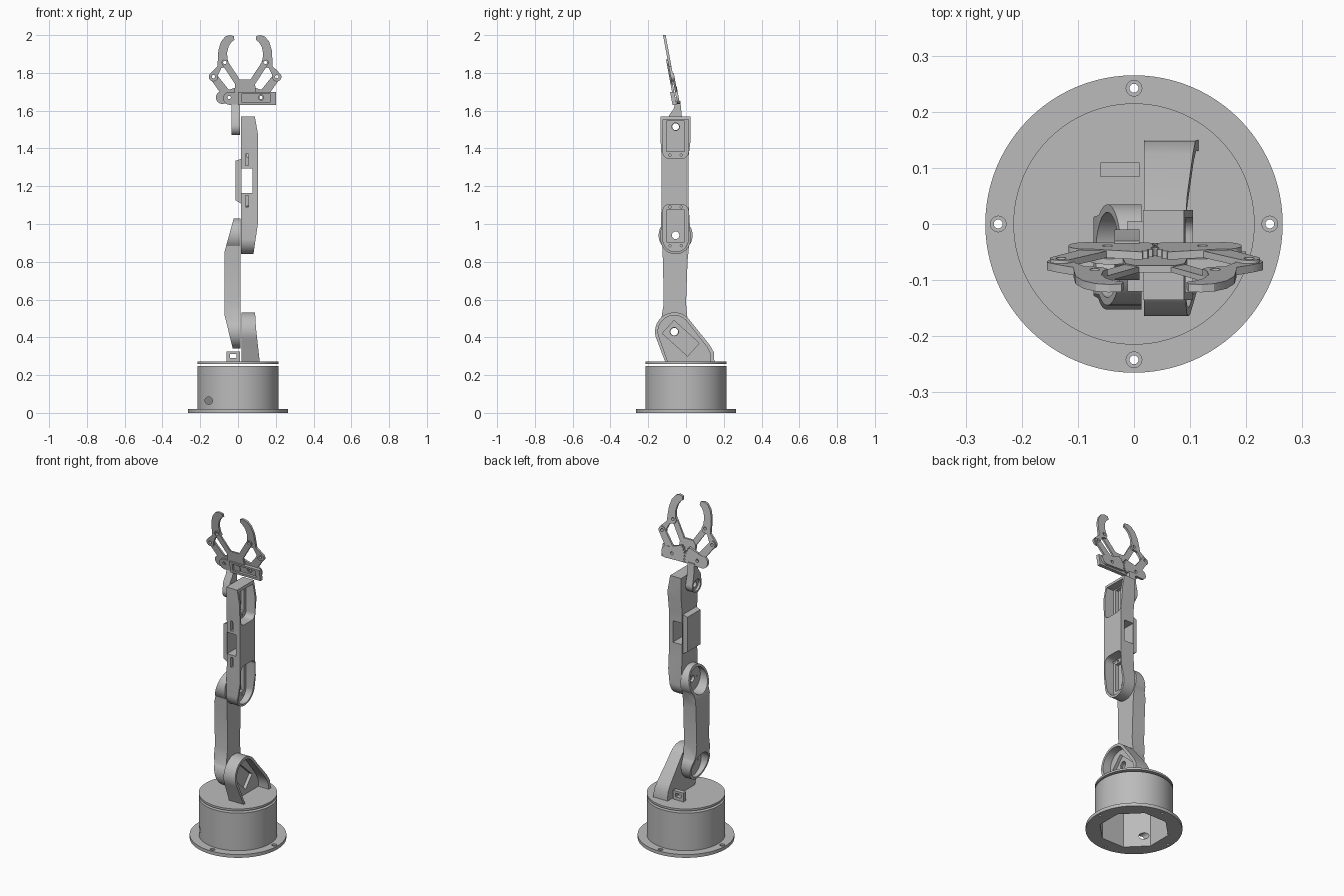
import bpy, bmesh
from math import sin, cos, radians, atan2, acos, hypot, degrees
from mathutils import Matrix

old = bpy.data.objects.get("Cube")
if old:
    bpy.data.objects.remove(old, do_unlink=True)

grey = bpy.data.materials.new("plastic grey")
grey.use_nodes = True
grey.diffuse_color = (0.5, 0.5, 0.5, 1)
grey.node_tree.nodes["Principled BSDF"].inputs["Base Color"].default_value = (0.5, 0.5, 0.5, 1)


# ---- profile helpers ----
def arc(c, r, a0=0, a1=360, n=32):
    """Points on an arc; a full turn leaves out the repeated end point."""
    m = n if abs(a1 - a0) >= 360 else n - 1
    return [(c[0] + r * cos(radians(a0 + (a1 - a0) * i / m)),
             c[1] + r * sin(radians(a0 + (a1 - a0) * i / m))) for i in range(n)]


def rect(u0, u1, v0, v1):
    return [(u0, v0), (u1, v0), (u1, v1), (u0, v1)]


def capsule(a, b, ra, rb):
    """Two circles joined by their outer tangents."""
    dx, dy = b[0] - a[0], b[1] - a[1]
    t, k = degrees(atan2(dy, dx)), degrees(acos((ra - rb) / hypot(dx, dy)))
    return arc(b, rb, t - k, t + k, 18) + arc(a, ra, t + k, t + 360 - k, 18)


def prism(name, pts, axis, lo, hi):
    """Extrude a flat profile along one axis."""
    place = {"x": lambda p: (lo, *p), "y": lambda p: (p[0], lo, p[1]), "z": lambda p: (*p, lo)}[axis]
    step = {"x": (hi - lo, 0, 0), "y": (0, hi - lo, 0), "z": (0, 0, hi - lo)}[axis]
    bm = bmesh.new()
    face = bm.faces.new([bm.verts.new(place(p)) for p in pts])
    new = bmesh.ops.extrude_face_region(bm, geom=[face])["geom"]
    bmesh.ops.translate(bm, verts=[v for v in new if isinstance(v, bmesh.types.BMVert)], vec=step)
    bmesh.ops.recalc_face_normals(bm, faces=bm.faces)
    me = bpy.data.meshes.new(name)
    bm.to_mesh(me)
    bm.free()
    me.materials.append(grey)
    ob = bpy.data.objects.new(name, me)
    bpy.context.collection.objects.link(ob)
    return ob


def boolean(ob, others, op="DIFFERENCE"):
    """Apply booleans and remove the tools."""
    for tool in others:
        tool.hide_render = True
        mod = ob.modifiers.new("shape", "BOOLEAN")
        mod.operation, mod.object, mod.solver = op, tool, "EXACT"
        dg = bpy.context.evaluated_depsgraph_get()
        me = bpy.data.meshes.new_from_object(ob.evaluated_get(dg))
        ob.modifiers.clear()
        ob.data = me
        bpy.data.objects.remove(tool, do_unlink=True)
    return ob


def hole(c, r, axis, lo, hi):
    return prism("cutter", arc(c, r, n=20), axis, lo, hi)


# ---- base: flange, hollow drum and turntable ----
base = prism("base_drum", arc((0, 0), 0.215, n=96), "z", 0.01, 0.247)
boolean(base, [prism("flange", arc((0, 0), 0.265, n=96), "z", 0, 0.02)], "UNION")
cuts = [prism("cutter", arc((0, 0), 0.195, 22.5, 382.5, 8), "z", -0.05, 0.235),
        prism("cutter", rect(-0.04, 0.04, -0.08, 0.06), "z", 0.2, 0.3),
        hole((-0.155, 0.065), 0.02, "y", -0.3, 0)]
for i in range(4):
    c = (0.242 * cos(radians(90 * i)), 0.242 * sin(radians(90 * i)))
    cuts += [hole(c, 0.014, "z", 0.01, 0.05), hole(c, 0.008, "z", -0.05, 0.05)]
boolean(base, cuts)
prism("turntable", arc((0, 0), 0.215, n=96), "z", 0.26, 0.272)
tab = prism("cable_tab", rect(-0.06, 0.01, 0.272, 0.325), "y", 0.084, 0.11)
boolean(tab, [prism("cutter", rect(-0.042, -0.008, 0.29, 0.312), "y", 0, 0.2)])

# ---- shoulder bracket with servo pocket ----
SHOULDER, ELBOW, WRIST = (-0.062, 0.43), (-0.055, 0.94), (-0.055, 1.515)
bracket = prism("shoulder_bracket", arc(SHOULDER, 0.102, 42, 205, 28)
                + [(-0.11, 0.27), (0.15, 0.27), (0.148, 0.32), (0.125, 0.36)], "x", 0, 0.2)
boolean(bracket, [prism("taper", [(0.018, 0.27), (0.115, 0.27), (0.095, 0.45), (0.09, 0.54), (0.018, 0.54)],
                        "y", -0.3, 0.3)], "INTERSECT")
tilt = Matrix.Rotation(radians(-42), 4, "X")
servo_hole = prism("cutter", rect(-0.06, 0.12, -0.046, 0.046), "x", 0.026, 0.2)
servo_hole.data.transform(Matrix.Translation((0, -0.05, 0.415)) @ tilt)
boolean(bracket, [prism("cutter", arc(SHOULDER, 0.086, 42, 205, 28)
                        + [(-0.088, 0.25), (0.13, 0.25), (0.13, 0.31), (0.11, 0.35)], "x", 0.045, 0.2),
                  servo_hole, hole(SHOULDER, 0.022, "x", 0, 0.2)])

# ---- lower arm with round horn pockets ----
lower = prism("lower_arm", arc(ELBOW, 0.09, -38, 218, 36) + [(-0.122, 0.8), (-0.118, 0.58)]
              + arc(SHOULDER, 0.09, 142, 398, 36) + [(0, 0.58), (0.008, 0.8)], "x", -0.2, 0.2)
boolean(lower, [prism("taper", [(0.013, 0.33), (0.013, 1.04), (-0.02, 1.04), (-0.072, 0.85),
                                (-0.072, 0.52), (-0.025, 0.33)], "y", -0.3, 0.3)], "INTERSECT")
cuts = []
for c in (SHOULDER, ELBOW):
    cuts += [hole(c, 0.02, "x", -0.2, 0.2), prism("cutter", arc(c, 0.076, n=48), "x", -0.2, -0.004)]
    cuts += [hole((c[0] + dy, c[1]), 0.005, "x", -0.2, 0.2) for dy in (-0.045, 0.045)]
boolean(lower, cuts)

# ---- forearm: outer shell, mid servo housing and two servo pockets ----
fore = prism("forearm", arc((-0.055, 0.92), 0.08, 180, 360, 32)
             + [(0.014, 1.1), (0.014, 1.36), (0.025, 1.45), (0.025, 1.57),
                (-0.135, 1.57), (-0.135, 1.45), (-0.13, 1.36), (-0.13, 1.1)], "x", 0, 0.2)
boolean(fore, [prism("taper", [(0.016, 0.83), (0.08, 0.83), (0.105, 1.0), (0.105, 1.48),
                               (0.088, 1.575), (0.016, 1.575)], "y", -0.3, 0.3)], "INTERSECT")
boolean(fore, [prism("housing", [(-0.012, 1.125), (0.03, 1.1), (0.03, 1.35), (-0.012, 1.335)],
                     "y", -0.12, 0.005)], "UNION")
upper_pocket = arc((-0.09, 1.38), 0.032, 180, 270, 8) + arc((-0.02, 1.38), 0.032, 270, 360, 8) \
    + [(0.012, 1.552), (-0.122, 1.552)]
lower_pocket = arc((-0.055, 0.92), 0.067, 180, 360, 28) \
    + arc((-0.02, 1.07), 0.032, 0, 90, 8) + arc((-0.09, 1.07), 0.032, 90, 180, 8)
cuts = [prism("cutter", upper_pocket, "x", 0.045, 0.3), prism("cutter", lower_pocket, "x", 0.045, 0.3),
        prism("cutter", rect(-0.103, -0.007, 1.385, 1.545), "x", 0.026, 0.3),
        prism("cutter", rect(-0.103, -0.007, 0.905, 1.075), "x", 0.026, 0.3),
        prism("cutter", rect(0.018, 0.078, 1.165, 1.295), "y", -0.3, 0.3),
        hole(ELBOW, 0.02, "x", 0, 0.2), hole(WRIST, 0.02, "x", 0, 0.2)]
for y in (-0.085, -0.025):
    cuts += [hole((y, z), 0.006, "x", 0.03, 0.2) for z in (1.365, 1.09, 0.885)]
for z in (1.09, 1.31):
    cuts.append(prism("cutter", rect(0.04, 0.056, z, z + 0.06), "y", -0.3, -0.11))
boolean(fore, cuts)

# ---- wrist link ----
wrist = prism("wrist_link", arc(WRIST, 0.045, 165, 375, 28)
              + [(-0.022, 1.57), (-0.03, 1.65), (-0.056, 1.65), (-0.065, 1.61), (-0.09, 1.575)],
              "x", -0.035, 0.01)
boolean(wrist, [hole(WRIST, 0.018, "x", -0.1, 0.1), prism("cutter", arc(WRIST, 0.034), "x", -0.1, -0.02)])

# ---- gripper: drawn upright, then leaned forward; right half mirrors the left ----
MID = 0.0375
PIVOT, KNUCKLE, INNER, JOINT = (-0.047, 1.67), (-0.13, 1.78), (0.005, 1.74), (-0.07, 1.855)
lean = Matrix.Identity(4)
lean[1][2], lean[1][3] = -0.185, 0.185 * 1.65 - 0.045


def grip(name, pts, lo, hi, holes=(), r=0.009):
    ob = prism(name, pts, "y", lo, hi)
    boolean(ob, [hole(c, r, "y", -0.2, 0.2) for c in holes])
    ob.data.transform(lean)


def flip(pts, side):
    return [(2 * MID - x, z) if side == "right" else (x, z) for x, z in pts]


plate = prism("gripper_plate", rect(0.0, 0.2, 1.63, 1.7), "y", -0.03, -0.008)
boolean(plate, [prism("web", [(-0.02, 1.69), (0.095, 1.69), (0.09, 1.745), (0.07, 1.765),
                              (0.005, 1.765), (-0.015, 1.745)], "y", -0.02, -0.008)], "UNION")
boolean(plate, [prism("cutter", rect(0.018, 0.172, 1.645, 1.688), "y", -0.2, -0.014),
                hole((0.122, 1.67), 0.014, "y", -0.2, 0.2)])
plate.data.transform(lean)
grip("gripper_back_plate", capsule((-0.045, 1.665), (0.03, 1.66), 0.034, 0.03), -0.018, -0.008, [PIVOT])

teeth = [(PIVOT[0] + (0.08 + 0.007 * (i // 2 % 2)) * cos(radians(-22 + 3 * i)),
          PIVOT[1] + (0.08 + 0.007 * (i // 2 % 2)) * sin(radians(-22 + 3 * i))) for i in range(23)]
finger = [(-0.045, 2.0), (-0.022, 1.995), (-0.019, 1.975), (-0.035, 1.963), (-0.05, 1.94), (-0.058, 1.905),
          (-0.055, 1.87), (-0.047, 1.85), (-0.058, 1.832), (-0.088, 1.826), (-0.105, 1.79)] \
    + arc(KNUCKLE, 0.025, -20, -200, 14) + [(-0.135, 1.81), (-0.108, 1.835), (-0.107, 1.87),
                                            (-0.104, 1.92), (-0.09, 1.965), (-0.068, 1.992)]
for side in ("left", "right"):
    p, k, i, j = flip([PIVOT, KNUCKLE, INNER, JOINT], side)
    gear = flip(teeth + arc((-0.083, 1.67), 0.034, 75, 285, 20), side)
    grip(side + "_gear", gear, -0.004, 0.01, [p])
    grip(side + "_drive_link", capsule(p, k, 0.024, 0.02), -0.004, 0.008, [p, k])
    grip(side + "_inner_link", capsule(i, j, 0.017, 0.017), -0.02, -0.01, [i, j])
    grip(side + "_finger", flip(finger, side), -0.012, 0.002, [k, j])

# ---- smooth curved walls, keep edges crisp ----
bpy.ops.object.select_all(action="DESELECT")
for ob in bpy.context.collection.objects:
    if ob.type == "MESH" and ob.data.materials and ob.data.materials[0] == grey:
        ob.select_set(True)
        bpy.context.view_layer.objects.active = ob
bpy.ops.object.shade_smooth_by_angle(angle=radians(30))
